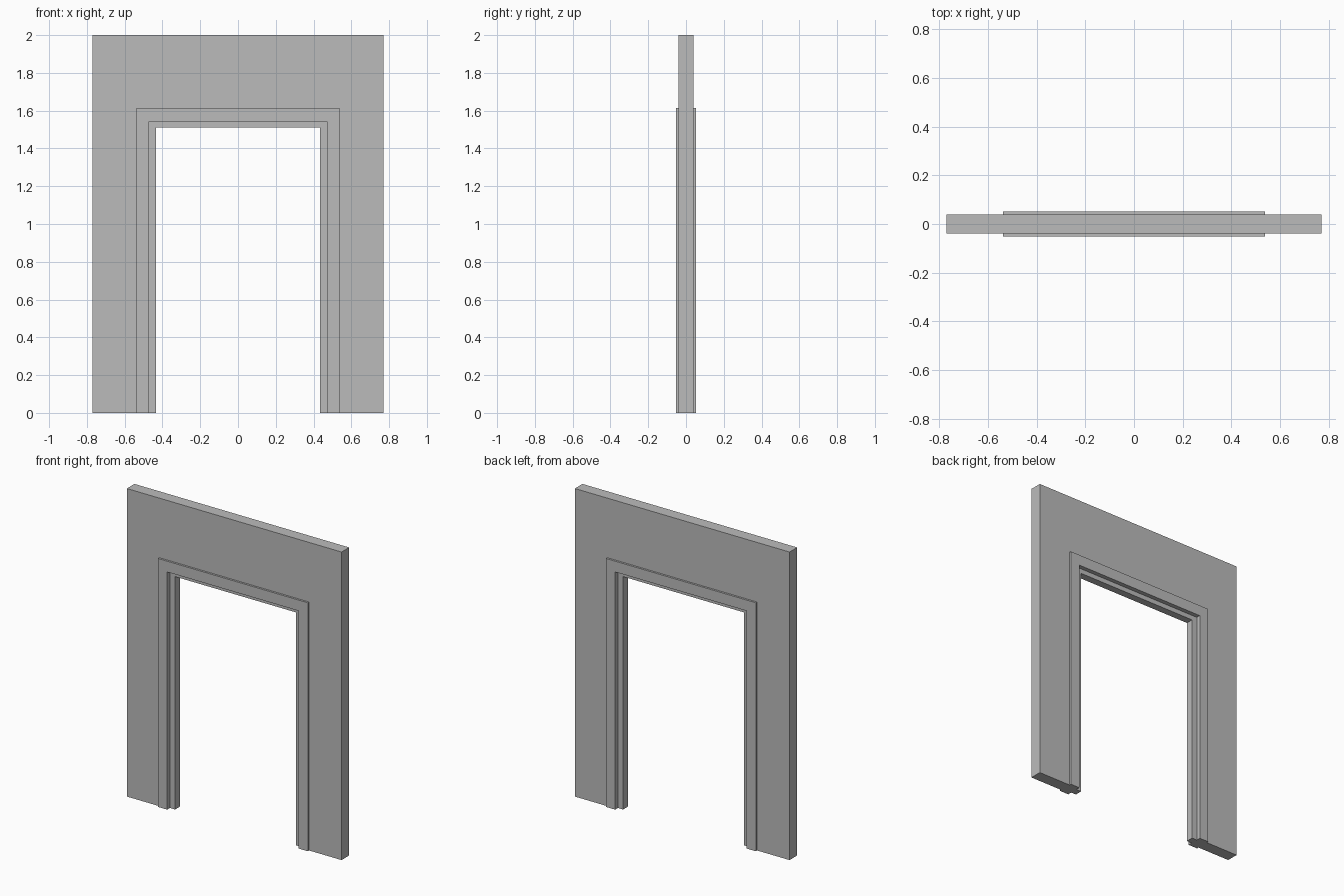
import bpy
import bmesh

default = bpy.data.objects.get("Cube")
if default:
    bpy.data.objects.remove(default, do_unlink=True)

grey = bpy.data.materials.new("plain_grey")
grey.use_nodes = True
colour = (0.5, 0.5, 0.5, 1)
grey.diffuse_color = colour
grey.node_tree.nodes["Principled BSDF"].inputs["Base Color"].default_value = colour


def portal(name, outer, inner, depth):
    """Extrude an upside-down U; outer and inner are (half width, height)."""
    (ow, oh), (iw, ih) = outer, inner
    outline = [(-ow, 0), (-ow, oh), (ow, oh), (ow, 0),
               (iw, 0), (iw, ih), (-iw, ih), (-iw, 0)]
    bm = bmesh.new()
    face = bm.faces.new([bm.verts.new((x, -depth, z)) for x, z in outline])
    extruded = bmesh.ops.extrude_face_region(bm, geom=[face])
    moved = [g for g in extruded["geom"] if isinstance(g, bmesh.types.BMVert)]
    bmesh.ops.translate(bm, verts=moved, vec=(0, 2 * depth, 0))
    bmesh.ops.recalc_face_normals(bm, faces=bm.faces)
    mesh = bpy.data.meshes.new(name)
    bm.to_mesh(mesh)
    bm.free()
    mesh.materials.append(grey)
    obj = bpy.data.objects.new(name, mesh)
    bpy.context.collection.objects.link(obj)
    return obj


wall_size = (0.771, 2.0)
casing_size = (0.538, 1.613)
opening = (0.472, 1.543)
clear = (0.435, 1.512)

# Wall slab around the doorway
portal("wall", wall_size, casing_size, 0.039)
# Raised trim, proud of the wall on both sides
portal("door_casing", casing_size, opening, 0.052)
# Narrower stop set inside the casing
portal("door_stop", opening, clear, 0.024)
